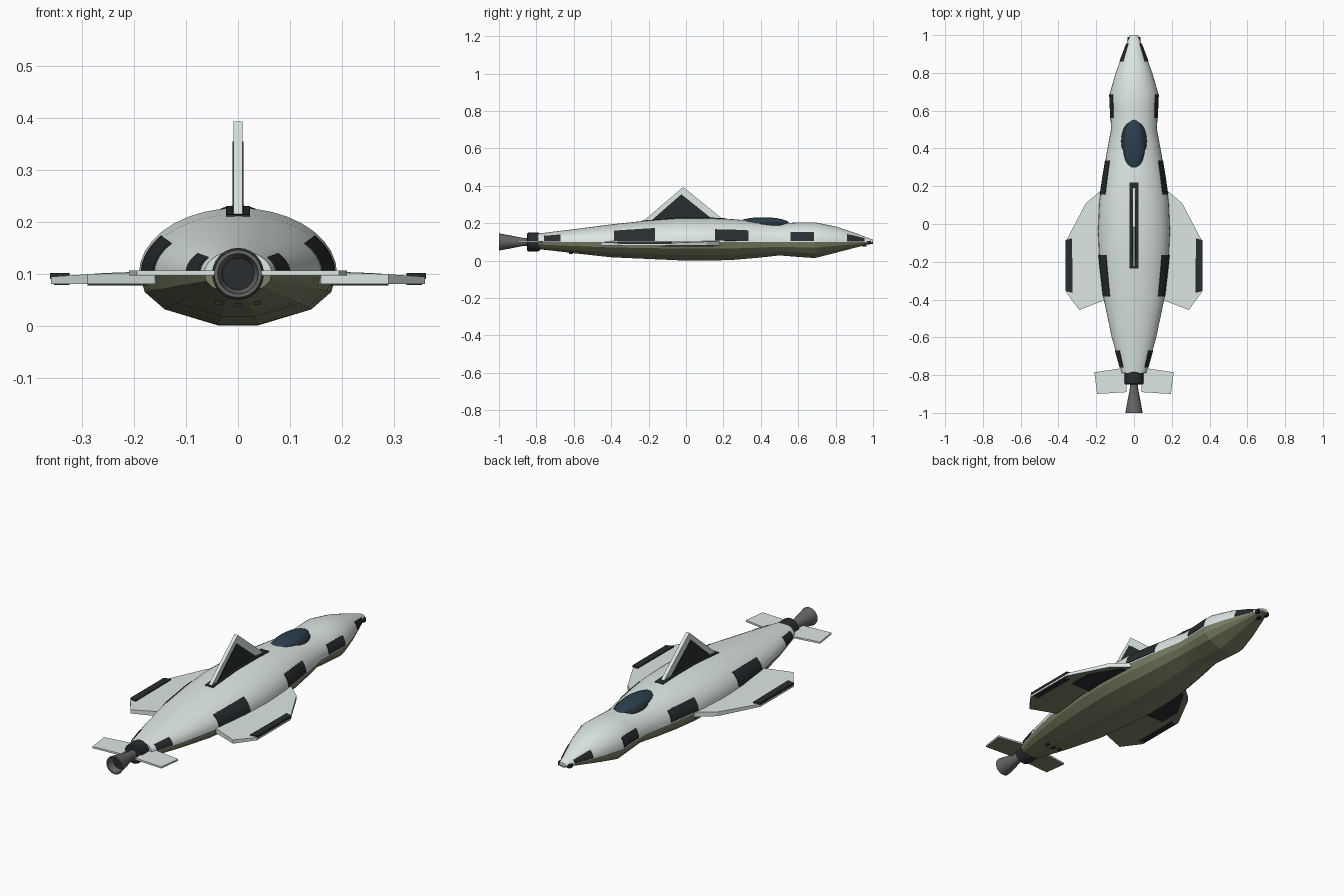
import bpy, bmesh, math

if "Cube" in bpy.data.objects:
    bpy.data.objects.remove(bpy.data.objects["Cube"])

def material(name, r, g, b):
    m = bpy.data.materials.new(name)
    m.diffuse_color = (r, g, b, 1)
    m.use_nodes = True
    m.node_tree.nodes["Principled BSDF"].inputs["Base Color"].default_value = m.diffuse_color
    return m

WHITE = material("pale_paint", 0.72, 0.80, 0.76)
GREEN = material("olive_paint", 0.20, 0.23, 0.13)
DARK = material("dark_panel", 0.022, 0.026, 0.030)
GLASS = material("canopy_glass", 0.025, 0.05, 0.075)
METAL = material("nozzle_metal", 0.13, 0.13, 0.13)

def build(name, verts, faces, mats, angle=30, lower_second=False):
    me = bpy.data.meshes.new(name)
    me.from_pydata(verts, [], faces)
    bm = bmesh.new()
    bm.from_mesh(me)
    bmesh.ops.remove_doubles(bm, verts=bm.verts, dist=1e-5)
    bmesh.ops.recalc_face_normals(bm, faces=bm.faces)
    bm.to_mesh(me)
    bm.free()
    for m in mats:
        me.materials.append(m)
    if lower_second:
        for p in me.polygons:
            p.material_index = int(p.normal.z < -0.3)
    ob = bpy.data.objects.new(name, me)
    bpy.context.collection.objects.link(ob)
    if angle:
        bpy.ops.object.select_all(action='DESELECT')
        bpy.context.view_layer.objects.active = ob
        ob.select_set(True)
        bpy.ops.object.shade_smooth_by_angle(angle=math.radians(angle))
    return ob

def loft(name, rings, mats, angle, closed=True, caps=True):
    n = len(rings[0])
    faces = []
    for i in range(len(rings) - 1):
        for j in range(n if closed else n - 1):
            k = (j + 1) % n
            faces.append((i*n + j, i*n + k, (i+1)*n + k, (i+1)*n + j))
    if caps:
        faces += [tuple(range(n)), tuple(range((len(rings)-1)*n, len(rings)*n))]
    return build(name, [v for r in rings for v in r], faces, mats, angle)

def lathe(name, profile, mat, z=0.1, n=24):
    rings = [[(r*math.cos(2*math.pi*j/n), y, z + r*math.sin(2*math.pi*j/n))
              for j in range(n)] for y, r in profile]
    return loft(name, rings, [mat], 30)

def prism(name, pts, lo, hi, mats, axis='z'):
    # pts: (x, y, thickness share) along z, or (y, z) along x
    n = len(pts)
    if axis == 'z':
        v = [(p[0], p[1], lo) for p in pts]
        v += [(p[0], p[1], lo + (hi - lo)*(p[2] if len(p) > 2 else 1)) for p in pts]
    else:
        v = [(lo, *p) for p in pts] + [(hi, *p) for p in pts]
    f = [tuple(range(n)), tuple(range(n, 2*n))]
    f += [(j, (j+1) % n, n + (j+1) % n, n + j) for j in range(n)]
    return build(name, v, f, mats, 0, len(mats) > 1)

# Hull stations: y, half width, top z, bottom z
ST = [(-0.79, .065, .145, .062), (-0.6, .118, .168, .040), (-0.4, .160, .194, .018),
      (-0.2, .183, .215, .009), (-0.04, .191, .227, .002), (0.12, .184, .227, .000),
      (0.25, .165, .222, .004), (0.38, .144, .210, .015), (0.5, .122, .200, .028),
      (0.60, .125, .204, .020), (0.69, .129, .205, .014), (0.8, .097, .183, .042),
      (0.9, .060, .150, .068), (0.97, .033, .123, .086), (1.0, .020, .112, .090)]
SPLIT = 0.1

def station(y):
    for a, b in zip(ST, ST[1:]):
        if a[0] <= y <= b[0]:
            t = (y - a[0])/(b[0] - a[0])
            return [p + (q - p)*t for p, q in zip(a, b)]

def upper(y, deg, off=0.0):
    _, w, top, _ = station(y)
    a = math.radians(deg)
    return ((w + off)*math.cos(a), y, SPLIT + (top - SPLIT + off)*math.sin(a))

# Smooth upper hull and faceted belly
loft("upper_hull", [[upper(s[0], d) for d in range(0, 181, 10)] for s in ST], [WHITE], 40)
HALF = [(1, 0), (.94, -.36), (.74, -.70), (.2, -1)]
SECTION = HALF + [(-x, z) for x, z in reversed(HALF)]
loft("lower_hull", [[(x*w, y, SPLIT + z*(SPLIT - lo)) for x, z in SECTION]
                    for y, w, _, lo in ST], [GREEN], 12)

# Dark tiles wrapped over the hull flanks
TILES = [(-.76, -.67, 40), (-.385, -.165, 38), (.155, .335, 32), (.56, .685, 30), (.86, .955, 40)]
for i, (y0, y1, top) in enumerate(TILES):
    ys = [y0] + [s[0] for s in ST if y0 < s[0] < y1] + [y1]
    for side in (1, -1):
        rings = []
        for y in ys:
            outer = [upper(y, 3 + (top - 3)*k/5, .003) for k in range(6)]
            inner = [upper(y, 3 + (top - 3)*k/5, -.004) for k in range(5, -1, -1)]
            rings.append([(side*x, yy, z) for x, yy, z in outer + inner])
        loft(f"hull_tile_{i}_{side}", rings, [DARK], 30)

# Wings, wing tiles and tailplanes, mirrored across x
WING = [(.15, .20, 1), (.19, .165, 1), (.255, .11, .9), (.36, -.09, .6), (.36, -.36, .6),
        (.29, -.455, .8), (.16, -.405, 1), (.12, -.2, 1)]
TIP = [(.328, -.075), (.362, -.085), (.362, -.355), (.325, -.365)]
UNDER = [(.15, .15), (.20, .14), (.29, -.01), (.29, -.13), (.15, -.13)]
EDGE = [(.325, -.10), (.355, -.11), (.355, -.34), (.325, -.35)]
TAIL = [(.04, -.76), (.21, -.785), (.195, -.90), (.04, -.89)]
for side, tag in ((1, "right"), (-1, "left")):
    flip = lambda pts: [(side*p[0], *p[1:]) for p in pts]
    prism(f"wing_{tag}", flip(WING), .080, .104, [WHITE, GREEN])
    prism(f"wing_tip_tile_{tag}", flip(TIP), .090, .102, [DARK])
    prism(f"wing_under_tile_{tag}", flip(UNDER), .077, .084, [DARK])
    prism(f"wing_tip_under_tile_{tag}", flip(EDGE), .078, .084, [DARK])
    prism(f"tailplane_{tag}", flip(TAIL), .097, .106, [WHITE, GREEN])

# Dorsal fin with dark side panels and base plinth
prism("fin", [(-.225, .19), (-.225, .215), (-.015, .394), (.205, .215), (.205, .19)],
      -.009, .009, [WHITE], 'x')
prism("fin_panel", [(-.185, .215), (-.025, .355), (.15, .215)], -.011, .011, [DARK], 'x')
prism("fin_base", [(-.235, .19), (-.235, .214), (-.04, .231), (.12, .231), (.22, .226), (.22, .19)],
      -.023, .023, [DARK], 'x')

# Bubble canopy and its frame
def ellipsoid(name, loc, size, mat):
    bpy.ops.mesh.primitive_uv_sphere_add(segments=32, ring_count=16, location=loc)
    ob = bpy.context.object
    ob.name = name
    ob.scale = size
    ob.data.materials.append(mat)
    bpy.ops.object.shade_smooth()

ellipsoid("canopy", (0, .412, .198), (.058, .140, .034), GLASS)
ellipsoid("canopy_frame", (0, .435, .190), (.068, .118, .029), DARK)

# Engine collar, nozzle bell and dark throat
lathe("engine_collar", [(-.78, .044), (-.79, .050), (-.845, .050), (-.85, .044), (-.85, .02)], DARK)
lathe("nozzle", [(-.84, .020), (-.88, .023), (-.94, .035), (-1.0, .046), (-1.0, .039),
                 (-.95, .030), (-.93, .02)], METAL)
lathe("nozzle_throat", [(-.93, .025), (-.965, .031)], DARK)

# Nose thrusters, nose port and belly vents
for side in (1, -1):
    prism(f"nose_thruster_{side}", [(side*.018, .968), (side*.036, .968), (side*.034, .99),
                                    (side*.018, .99)], .088, .106, [DARK])
prism("nose_port", [(-.010, .94), (.010, .94), (.010, .965), (-.010, .965)], .076, .09, [DARK])
for i in (-1, 0, 1):
    x = i*.036
    prism(f"belly_vent_{i+1}", [(x-.007, -.625), (x+.007, -.625), (x+.007, -.605), (x-.007, -.605)],
          .036 if i == 0 else .040, .06, [DARK])
